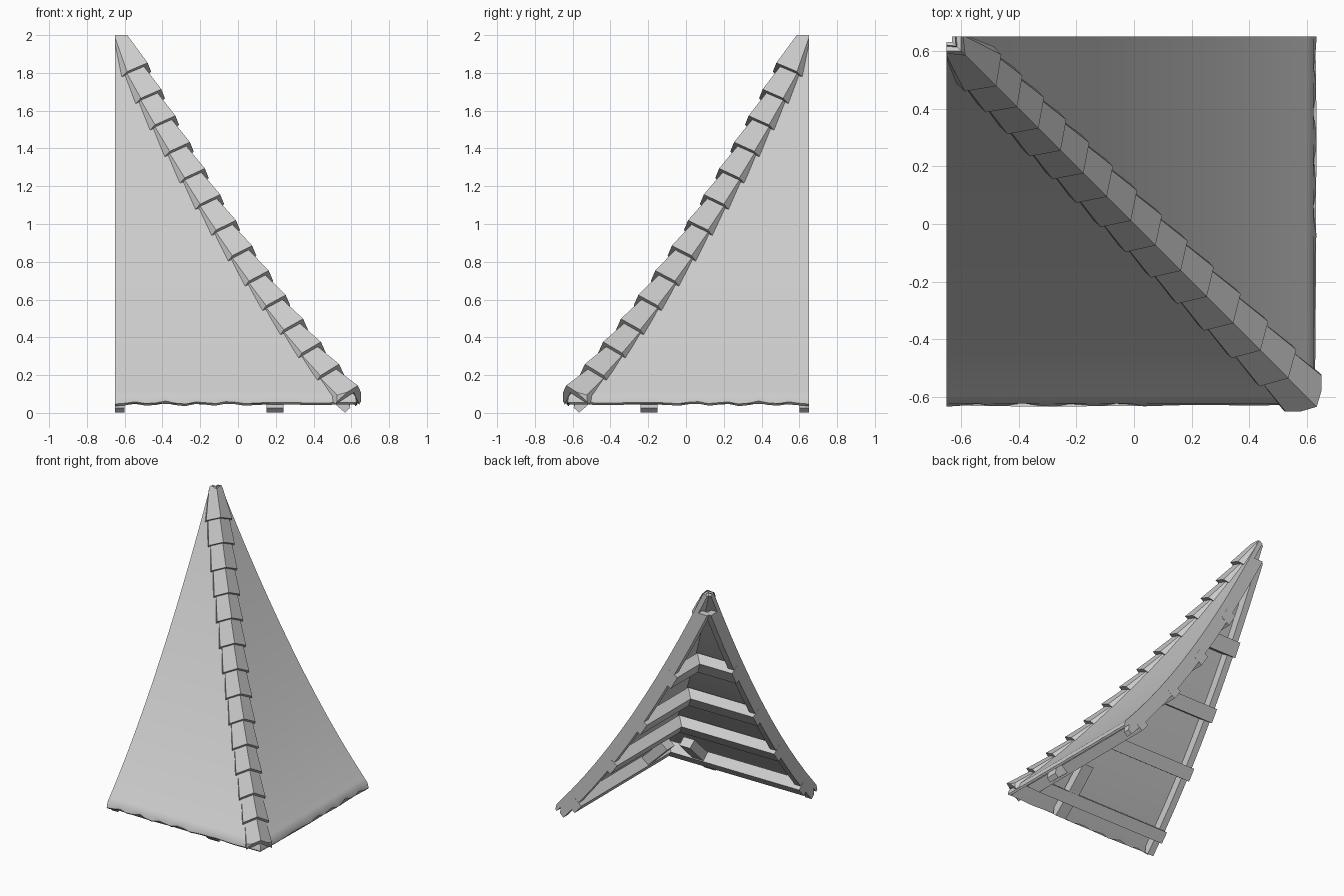
import bpy, bmesh, math
from mathutils import Vector

cube = bpy.data.objects.get("Cube")
if cube:
    bpy.data.objects.remove(cube, do_unlink=True)

grey = bpy.data.materials.new("plain grey")
grey.use_nodes = True
COLOUR = (0.6, 0.6, 0.6, 1)
grey.diffuse_color = COLOUR
grey.node_tree.nodes["Principled BSDF"].inputs["Base Color"].default_value = COLOUR

EDGE = 0.65


def height(t):
    return 0.92 - 1.573 * t + 0.38 * t * t


def slope(t):
    return -1.573 + 0.76 * t


def under(t, d):
    """Point at depth d below the roof curve, as (run, height)."""
    m = slope(t)
    n = math.hypot(1, m)
    return t + m * d / n, height(t) - d / n


def spread(a, b, n):
    return [a + (b - a) * i / n for i in range(n + 1)]


def clip(bm, co, normal):
    geom = bm.verts[:] + bm.edges[:] + bm.faces[:]
    cut = bmesh.ops.bisect_plane(bm, geom=geom, plane_co=co, plane_no=normal, clear_outer=True)
    edges = [e for e in cut["geom_cut"] if isinstance(e, bmesh.types.BMEdge)]
    if edges:
        bmesh.ops.holes_fill(bm, edges=edges)


def clip_to_bounds(bm, top):
    clip(bm, (0, 0, top), (0, 0, 1))
    for sign in (-1, 1):
        clip(bm, (sign * EDGE, 0, 0), (sign, 0, 0))
        clip(bm, (0, sign * EDGE, 0), (0, sign, 0))


def finish(name, bm, smooth=False):
    bmesh.ops.recalc_face_normals(bm, faces=bm.faces)
    mesh = bpy.data.meshes.new(name)
    bm.to_mesh(mesh)
    bm.free()
    mesh.materials.append(grey)
    obj = bpy.data.objects.new(name, mesh)
    bpy.context.collection.objects.link(obj)
    if smooth:
        bpy.ops.object.select_all(action='DESELECT')
        obj.select_set(True)
        bpy.context.view_layer.objects.active = obj
        bpy.ops.object.shade_smooth_by_angle(angle=math.radians(50))


def loft(bm, rings):
    """Join equal closed rings of points and cap both ends."""
    rows = [[bm.verts.new(p) for p in ring] for ring in rings]
    n = len(rows[0])
    for a, b in zip(rows, rows[1:]):
        for k in range(n):
            bm.faces.new((a[k], a[(k + 1) % n], b[(k + 1) % n], b[k]))
    bm.faces.new(rows[0])
    bm.faces.new(rows[-1])


def wave(s):
    """Ragged edge of the eave, calm near the hip."""
    fade = max(0.0, min(1.0, (0.25 - s) / 0.4))
    return 0.01 * fade * math.sin(s * 37) + 0.003 * math.sin(s * 19)


def slab(name, ts, d0, d1, s0, s1=None, cols=1, nose=0, dip=0,
         ragged=False, trim=False, smooth=False):
    """Layer following the roof curve, built on both faces of the hip.
    With no s1 it runs to the mitre on the hip; nose chamfers the lower end
    and dip sinks the upper end."""
    for side in ("front", "right"):
        bm = bmesh.new()
        rings = []
        for t in ts:
            last = t == ts[-1]
            sink = dip * (ts[-1] - t) / (ts[-1] - ts[0])
            outer = d0 + (nose if last else 0)
            ring = []
            for d, order in ((outer, range(cols + 1)), (d1, range(cols, -1, -1))):
                for j in order:
                    run, z = under(t, d + sink)
                    end = run if s1 is None else s1
                    s = s0 + (end - s0) * j / cols
                    if ragged and last:
                        w = wave(s)
                        run, z = run + w * 0.6, z - w * 0.7
                    ring.append((s, -run, z) if side == "front" else (run, -s, z))
            rings.append(ring)
        loft(bm, rings)
        if trim:
            clip_to_bounds(bm, 1.84)
        finish(side + "_" + name, bm, smooth)


# Curved roof faces with a rolled, ragged eave
slab("roof_face", spread(-0.6, 0.6, 12) + [0.622, 0.642], 0, 0.035, -EDGE,
     cols=24, nose=0.019, ragged=True, smooth=True)

# Rafters along the open edges and short ones near the hip
slab("edge_rafter", spread(-0.6, 0.61, 12) + [0.64], 0.03, 0.1, -EDGE, -0.6,
     nose=0.032, trim=True)
slab("short_rafter", [0.38, 0.46, 0.54, 0.61, 0.64], 0.03, 0.1, 0.15, 0.24,
     nose=0.032, dip=0.05)

# Battens across the underside
for number, t in enumerate((-0.27, -0.02, 0.225, 0.515), 1):
    slab("batten_%d" % number, [t, t + 0.055], 0.05, 0.13, -EDGE - 0.001)


def cap_ring(h, width, crest, edge, thick):
    """Chevron section across the hip."""
    base = Vector((h, -h, height(h)))
    along = Vector((1, -1, slope(h))).normalized()
    across = Vector((1, 1, 0)).normalized()
    up = across.cross(along)
    if up.z < 0:
        up = -up
    outline = [(-width, edge), (0, crest), (width, edge),
               (width, edge - thick), (0, crest - thick), (-width, edge - thick)]
    return [base + across * a + up * u for a, u in outline]


# Overlapping hip caps, each flaring towards its lower lip
start = -0.615
for i in range(14):
    lip = -0.51 + 0.0716 * i + 0.00112 * i * i
    bm = bmesh.new()
    if i == 0:
        first = cap_ring(start, 0.04, 0.006, -0.03, 0.03)
    else:
        first = cap_ring(start, 0.072, 0.016, -0.046, 0.03)
    loft(bm, [first, cap_ring(lip, 0.09, 0.055, -0.024, 0.048)])
    clip_to_bounds(bm, 2)
    finish("hip_cap_%02d" % (i + 1), bm)
    start = lip - 0.012
